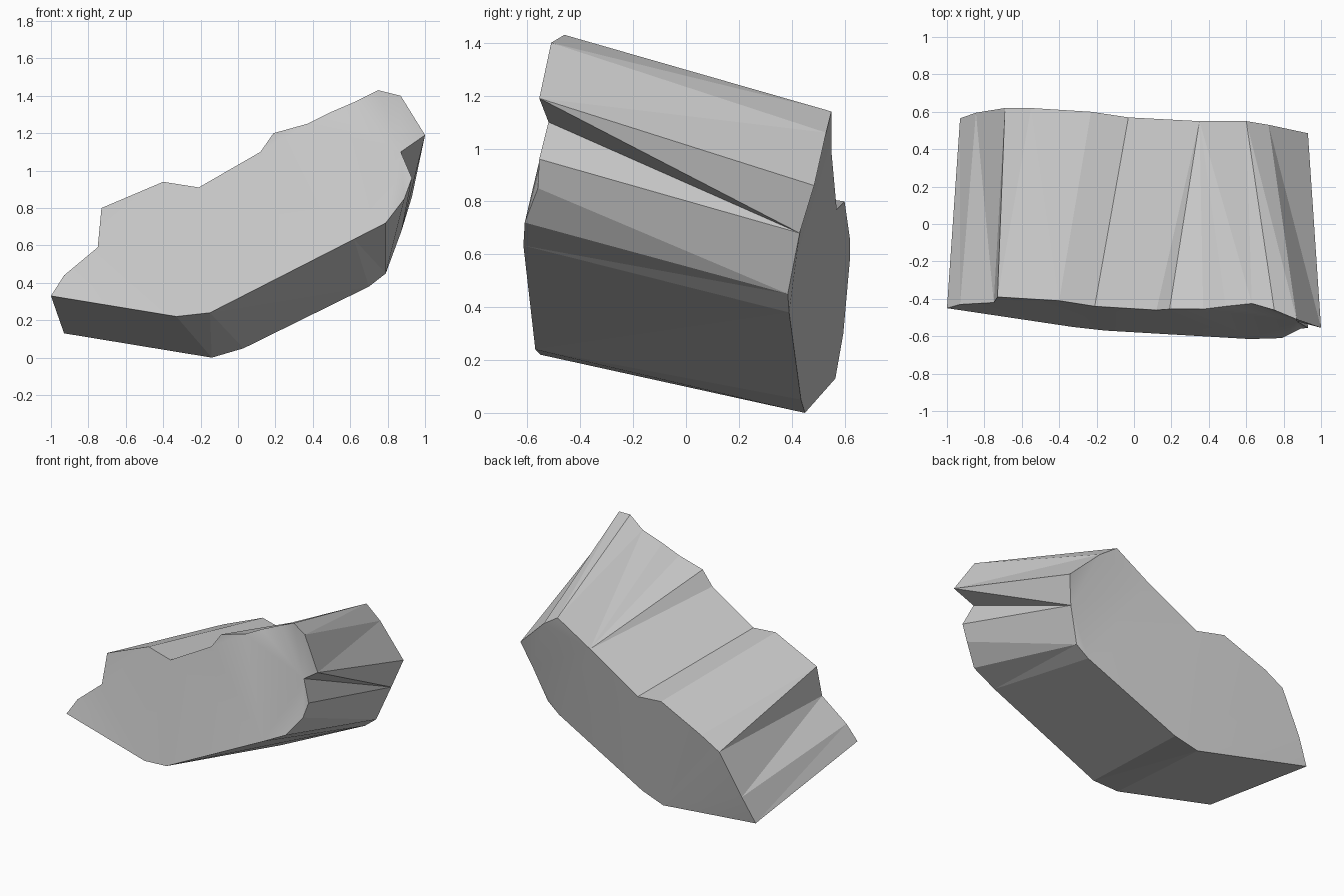
import bpy, bmesh

if "Cube" in bpy.data.objects:
    bpy.data.objects.remove(bpy.data.objects["Cube"])

# Outlines of the broken slab, both starting at the left tip and running over the top
front = [(-1, -.45, .33), (-.93, -.43, .44), (-.75, -.42, .59), (-.73, -.39, .80),
         (-.40, -.41, .94), (-.21, -.44, .91), (.12, -.46, 1.10), (.19, -.455, 1.20),
         (.37, -.455, 1.25), (.49, -.44, 1.31), (.63, -.425, 1.37), (.75, -.46, 1.43),
         (.87, -.51, 1.40), (1, -.555, 1.19), (.87, -.52, 1.10), (.93, -.555, .96),
         (.89, -.56, .85), (.79, -.61, .72), (.62, -.615, .633), (-.15, -.57, .24),
         (-.33, -.55, .22)]
back = [(-.93, .565, .13), (-.845, .595, .30), (-.69, .62, .58), (-.55, .62, .66),
        (-.23, .60, .80), (-.03, .57, .77), (.35, .55, .99), (.60, .55, 1.14),
        (.72, .53, 1.06), (.93, .485, .86), (.875, .43, .68), (.79, .385, .45),
        (.70, .39, .38), (.03, .435, .05), (-.14, .45, 0)]
# Walk round the rim: f = step on front only, b = back only, q = both
walk = "qfbfbqqqffffqfbqbfffqqqqq"

bm = bmesh.new()
F = [bm.verts.new(p) for p in front]
B = [bm.verts.new(p) for p in back]

# Chipped side facets
i = j = 0
sides = []
for step in walk:
    ni = (i + (step in "fq")) % len(F)
    nj = (j + (step in "bq")) % len(B)
    ring = [F[i], F[ni], B[nj], B[j]]
    sides.append(bm.faces.new(list(dict.fromkeys(ring))))
    i, j = ni, nj

# Smoothly shaded front and back faces
caps = [bm.faces.new(F), bm.faces.new(B[::-1])]
for f in caps:
    f.smooth = True
bmesh.ops.recalc_face_normals(bm, faces=bm.faces[:])
rim = set(e for f in caps for e in f.edges)
for e in rim:
    e.smooth = False
bmesh.ops.triangulate(bm, faces=bm.faces[:], quad_method='BEAUTY', ngon_method='BEAUTY')

mesh = bpy.data.meshes.new("rock_slab")
bm.to_mesh(mesh)
bm.free()
slab = bpy.data.objects.new("rock_slab", mesh)
bpy.context.collection.objects.link(slab)
